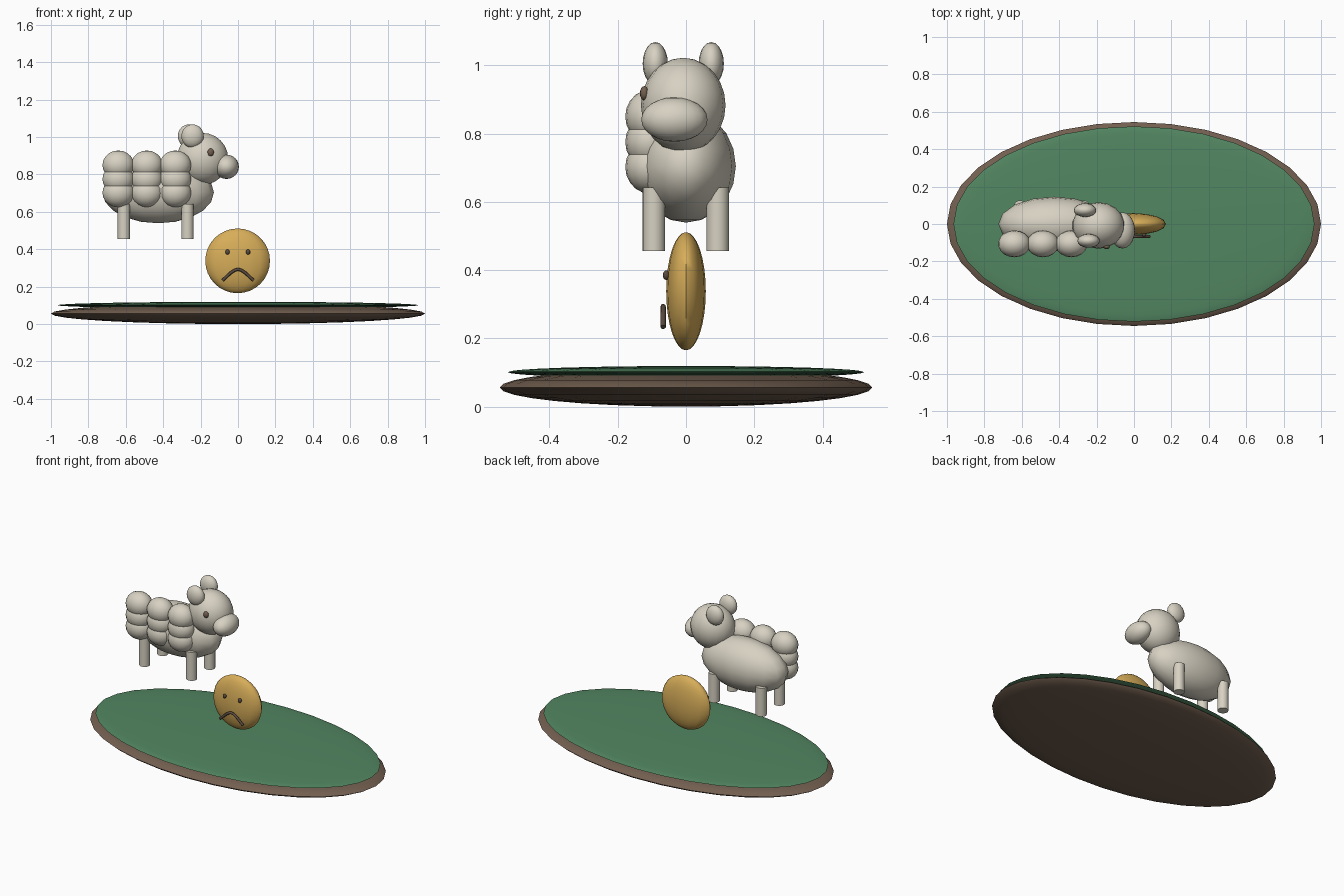
import bpy, math
from mathutils import Vector

if "Cube" in bpy.data.objects:
    bpy.data.objects.remove(bpy.data.objects["Cube"])


def material(name, rgb):
    m = bpy.data.materials.new(name)
    m.diffuse_color = (*rgb, 1)
    m.use_nodes = True
    m.node_tree.nodes["Principled BSDF"].inputs["Base Color"].default_value = m.diffuse_color
    return m


WOOL = material("cream wool", (0.68, 0.64, 0.54))
GRASS = material("grass green", (0.085, 0.24, 0.12))
EARTH = material("earth brown", (0.17, 0.115, 0.08))
GOLD = material("gold", (0.68, 0.42, 0.10))
DARK = material("dark brown", (0.10, 0.07, 0.05))


def finish(ob, name, mat):
    ob.name = name
    ob.data.materials.append(mat)
    bpy.ops.object.shade_smooth_by_angle(angle=math.radians(50))
    return ob


def ellipsoid(name, loc, radii, mat, segments=20, rings=12):
    bpy.ops.mesh.primitive_uv_sphere_add(segments=segments, ring_count=rings, location=loc)
    ob = bpy.context.object
    ob.scale = radii
    bpy.ops.object.transform_apply(location=False, rotation=False, scale=True)
    finish(ob, name, mat)
    ob.data.shade_smooth()
    return ob


# Ground: brown lens with a thinner green lens on top
ellipsoid("earth_disc", (0, 0, 0.059), (1, 0.545, 0.056), EARTH, 32, 16)
ellipsoid("grass_disc", (0, 0, 0.104), (0.965, 0.522, 0.018), GRASS, 32, 16)

# Floating sad face
ellipsoid("face_disc", (-0.002, 0, 0.341), (0.173, 0.058, 0.173), GOLD, 16, 16)
for side, x in (("left", -0.056), ("right", 0.054)):
    ellipsoid(f"face_eye_{side}", (x, -0.058, 0.388), (0.012, 0.01, 0.014), DARK, 12, 8)

# Downturned mouth, a bevelled curve turned to mesh
curve = bpy.data.curves.new("mouth", 'CURVE')
curve.dimensions = '3D'
curve.bevel_depth = 0.008
curve.bevel_resolution = 2
curve.use_fill_caps = True
points = [(-0.083, 0.236), (-0.04, 0.276), (-0.018, 0.291), (0, 0.296),
          (0.018, 0.291), (0.04, 0.276), (0.083, 0.236)]
spline = curve.splines.new('POLY')
spline.points.add(len(points) - 1)
for p, (x, z) in zip(spline.points, points):
    p.co = (x, -0.067, z, 1)
mouth = bpy.data.objects.new("face_mouth", curve)
bpy.context.collection.objects.link(mouth)
bpy.ops.object.select_all(action='DESELECT')
mouth.select_set(True)
bpy.context.view_layer.objects.active = mouth
bpy.ops.object.convert(target='MESH')
finish(bpy.context.object, "face_mouth", DARK)

# Sheep body and head
ellipsoid("body", (-0.427, 0, 0.707), (0.298, 0.146, 0.165), WOOL, 16, 10)
ellipsoid("head", (-0.19, -0.008, 0.886), (0.14, 0.124, 0.139), WOOL, 18, 12)
ellipsoid("muzzle", (-0.062, -0.034, 0.844), (0.067, 0.097, 0.065), WOOL)
ellipsoid("eye", (-0.146, -0.122, 0.921), (0.017, 0.013, 0.021), EARTH, 12, 8)
ellipsoid("ear_front", (-0.243, -0.09, 1.008), (0.06, 0.037, 0.063), WOOL, 16, 10)
ellipsoid("ear_back", (-0.262, 0.074, 1.008), (0.06, 0.037, 0.063), WOOL, 16, 10)

# Wool tufts in a three by three grid on the front flank
for col, x in enumerate((-0.64, -0.487, -0.335)):
    for row, z in enumerate((0.705, 0.778, 0.853)):
        ellipsoid(f"wool_tuft_{col}_{row}", (x, -0.106, z), (0.086, 0.072, 0.078), WOOL, 18, 10)

# Legs
for end, x in (("rear", -0.61), ("fore", -0.27)):
    for side, y in (("front", -0.094), ("back", 0.093)):
        bpy.ops.mesh.primitive_cylinder_add(vertices=20, radius=0.033, depth=0.186,
                                            location=(x, y, 0.552))
        finish(bpy.context.object, f"leg_{end}_{side}", WOOL)
# Lift so the lowest point rests on the floor
low = min((o.matrix_world @ Vector(c)).z for o in bpy.context.scene.objects for c in o.bound_box)
for o in bpy.context.scene.objects:
    o.location.z -= low
